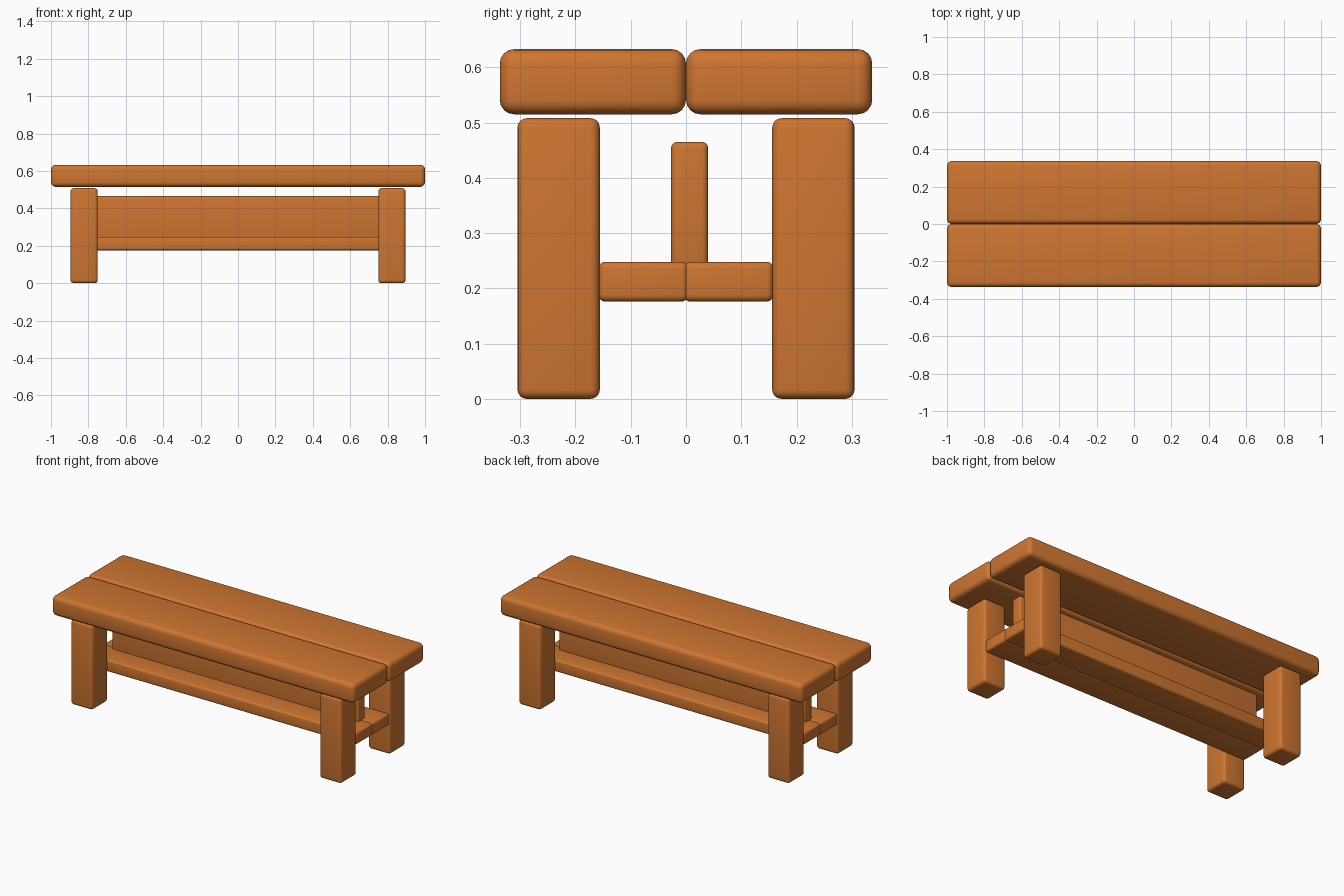
import bpy
import bmesh
import math

cube = bpy.data.objects.get("Cube")
if cube:
    bpy.data.objects.remove(cube, do_unlink=True)

wood = bpy.data.materials.new("warm brown wood")
wood.use_nodes = True
wood.diffuse_color = (0.62, 0.18, 0.03, 1)
wood.node_tree.nodes["Principled BSDF"].inputs["Base Color"].default_value = wood.diffuse_color


def beam(name, x, y, z, radius):
    """Round-edged timber spanning the given (low, high) ranges."""
    bm = bmesh.new()
    bmesh.ops.create_cube(bm, size=1)
    for v in bm.verts:
        for axis, (low, high) in enumerate((x, y, z)):
            v.co[axis] = high if v.co[axis] > 0 else low
    bmesh.ops.bevel(bm, geom=bm.edges[:], offset=radius, segments=4,
                    profile=0.5, affect='EDGES')
    mesh = bpy.data.meshes.new(name)
    bm.to_mesh(mesh)
    bm.free()
    mesh.materials.append(wood)
    obj = bpy.data.objects.new(name, mesh)
    bpy.context.collection.objects.link(obj)
    bpy.ops.object.select_all(action='DESELECT')
    obj.select_set(True)
    bpy.context.view_layer.objects.active = obj
    bpy.ops.object.shade_smooth_by_angle(angle=math.radians(40))
    return obj


def span(side, near, far):
    return tuple(sorted((side * near, side * far)))


for s, end in ((-1, "front"), (1, "back")):
    # Seat planks and lower shelf planks
    beam(end + "_seat_plank", (-1, 1), span(s, 0, 0.337), (0.515, 0.633), 0.026)
    beam(end + "_shelf_plank", (-0.89, 0.89), span(s, -0.004, 0.158), (0.176, 0.248), 0.012)
    # Legs
    for t, hand in ((-1, "right"), (1, "left")):
        beam(end + "_" + hand + "_leg", span(t, 0.75, 0.895),
             span(s, 0.156, 0.305), (0, 0.508), 0.017)

# Upright board between shelf and seat
beam("upright_board", (-0.815, 0.815), (-0.027, 0.04), (0.225, 0.465), 0.011)
